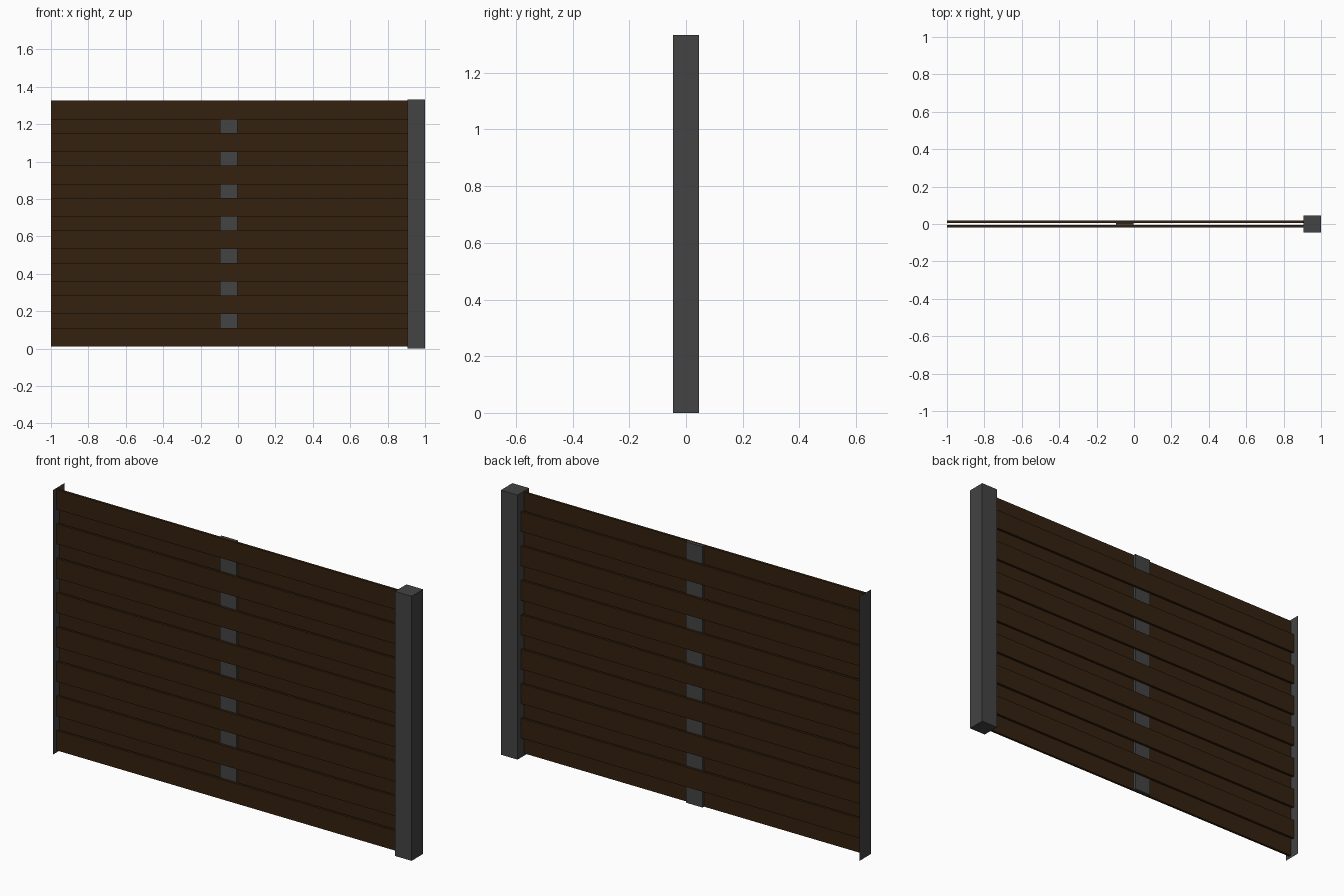
import bpy

if "Cube" in bpy.data.objects:
    bpy.data.objects.remove(bpy.data.objects["Cube"])

def material(name, rgb):
    m = bpy.data.materials.new(name)
    m.diffuse_color = (*rgb, 1)
    m.use_nodes = True
    m.node_tree.nodes["Principled BSDF"].inputs["Base Color"].default_value = m.diffuse_color
    return m

WOOD = material("dark brown wood", (0.034, 0.0152, 0.0046))
METAL = material("dark grey metal", (0.057, 0.057, 0.057))

def mesh_object(name, verts, faces, mat):
    me = bpy.data.meshes.new(name)
    me.from_pydata(verts, [], faces)
    me.materials.append(mat)
    ob = bpy.data.objects.new(name, me)
    bpy.context.collection.objects.link(ob)
    return ob

def box(name, x, y, z, mat):
    verts = [(a, b, c) for a in x for b in y for c in z]
    faces = [(0, 1, 3, 2), (4, 6, 7, 5), (0, 4, 5, 1),
             (2, 3, 7, 6), (0, 2, 6, 4), (1, 5, 7, 3)]
    return mesh_object(name, verts, faces, mat)

H = 1.333        # post height
PW = 0.046       # post half depth
PITCH = 0.1735   # board spacing
BOARD = 0.1      # board height
Z0 = 0.0115      # underside of lowest board
IN, OUT = 0.006, 0.0185

# end post on the right
box("end_post", (0.907, 1.0), (-PW, PW), (0, H), METAL)

# flat connecting plate on the left end
mesh_object("end_plate",
            [(-1, -PW, 0), (-1, -PW, H), (-1, PW, H), (-1, PW, 0)],
            [(0, 1, 2, 3)], METAL)

# middle strip sandwiched between the two rows of boards
box("middle_strip", (-0.096, -0.003), (-IN, IN), (Z0, Z0 + 7 * PITCH + BOARD), METAL)

# front boards
for i in range(8):
    z = Z0 + i * PITCH
    box(f"front_board_{i + 1}", (-0.999, 0.907), (-OUT, -IN), (z, z + BOARD), WOOD)

# back boards, staggered over the gaps
for i in range(7):
    z = Z0 + (i + 0.5) * PITCH
    box(f"back_board_{i + 1}", (-0.999, 0.907), (IN, OUT), (z, z + BOARD), WOOD)
